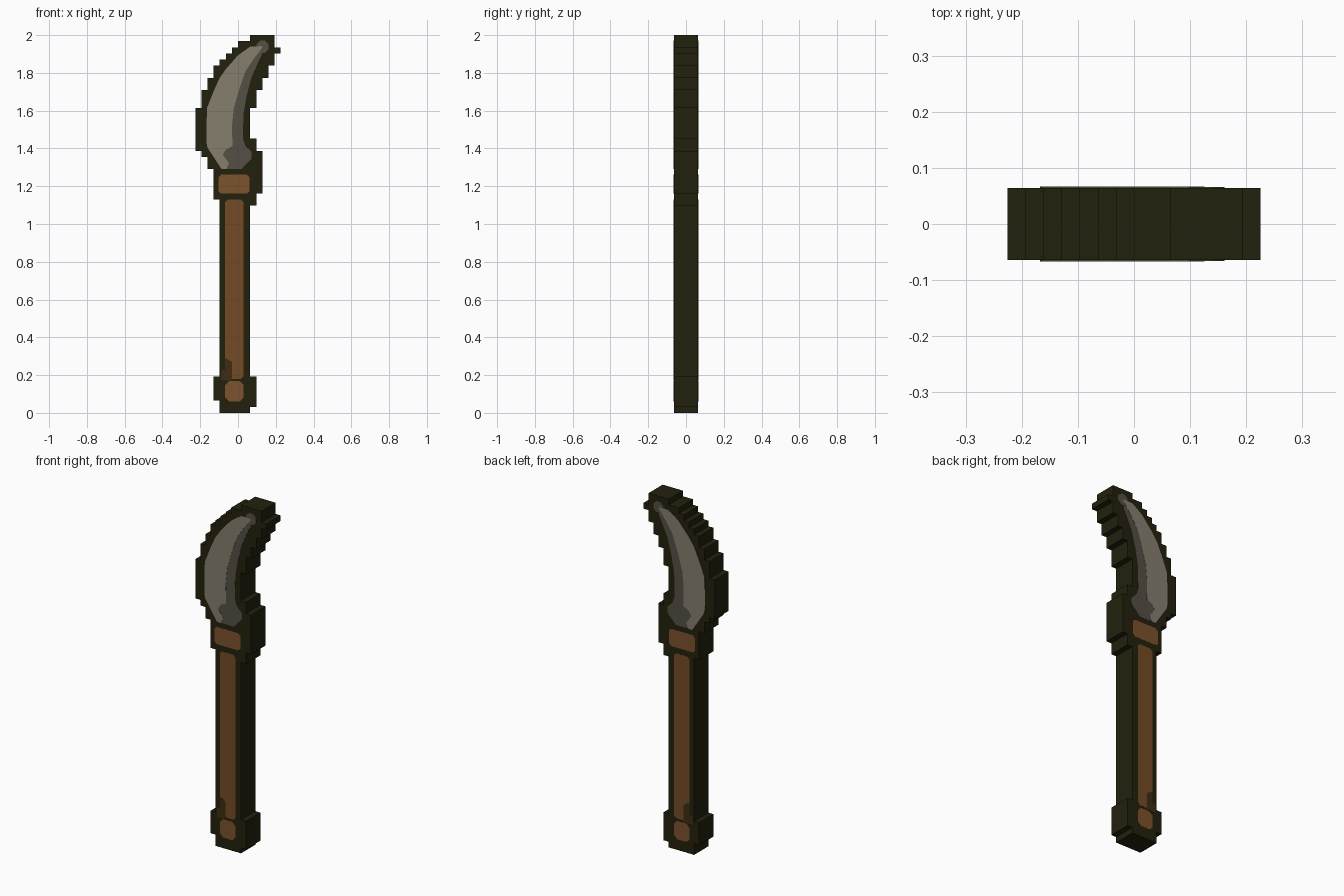
import bpy
import bmesh

if "Cube" in bpy.data.objects:
    bpy.data.objects.remove(bpy.data.objects["Cube"])

UNIT = 1 / 31        # size of one block of the stepped silhouette
HALF = 2 * UNIT      # half the thickness of the body


def material(name, colour):
    mat = bpy.data.materials.new(name)
    mat.use_nodes = True
    mat.diffuse_color = (*colour, 1)
    mat.node_tree.nodes["Principled BSDF"].inputs["Base Color"].default_value = (*colour, 1)
    return mat


OUTLINE = material("dark olive", (.016, .015, .004))
STEEL = material("light steel", (.235, .21, .155))
SHADE = material("dark steel", (.09, .08, .06))
WOOD = material("brown wood", (.17, .07, .018))
BAND = material("light brown wood", (.2, .085, .026))
DARK_WOOD = material("dark brown wood", (.05, .025, .006))


def slab(name, outline, y_front, y_back, mat):
    """Extrude an outline, given in blocks, between two depths."""
    bm = bmesh.new()
    face = bm.faces.new([bm.verts.new((x * UNIT, y_front, z * UNIT)) for x, z in outline])
    grown = bmesh.ops.extrude_face_region(bm, geom=[face])["geom"]
    moved = [v for v in grown if isinstance(v, bmesh.types.BMVert)]
    bmesh.ops.translate(bm, verts=moved, vec=(0, y_back - y_front, 0))
    bmesh.ops.recalc_face_normals(bm, faces=bm.faces)
    mesh = bpy.data.meshes.new(name)
    bm.to_mesh(mesh)
    bm.free()
    mesh.materials.append(mat)
    obj = bpy.data.objects.new(name, mesh)
    bpy.context.collection.objects.link(obj)


def inlay(name, outline, mat, layer=1):
    """Thin painted plate on both the front and the back."""
    for side, sign in (("front", -1), ("back", 1)):
        slab(f"{name}_{side}", outline, sign * (HALF - .001), sign * (HALF + .001 * layer), mat)


def rounded(left, right, low, high, cut=.4):
    """Rectangle with cut corners."""
    return [(left + cut, low), (right - cut, low), (right, low + cut), (right, high - cut),
            (right - cut, high), (left + cut, high), (left, high - cut), (left, low + cut)]


def steps(runs):
    """Turn (edge column, upper row) runs into a stepped line going up."""
    line, row = [], 0
    for column, top in runs:
        line += [(column, row), (column, top)]
        row = top
    return line


# Stepped body: pommel, shaft, collar and curved blade in one silhouette
left_edge = [(-3, 2), (-4, 6), (-3, 35), (-4, 40), (-5, 42), (-6, 43), (-7, 50), (-6, 53),
             (-5, 55), (-4, 57), (-3, 58), (-2, 59), (-1, 60), (0, 61), (2, 62)]
right_edge = [(2, 1), (3, 6), (2, 34), (3, 36), (4, 43), (3, 45), (2, 50), (3, 53),
              (4, 55), (5, 57), (6, 59), (7, 60), (6, 62)]
slab("body", steps(left_edge) + steps(right_edge)[::-1], -HALF, HALF, OUTLINE)

# Blade: the dark plate reaches the inner curve, the light plate lies over its outer part
outer = [(-2.7, 40), (-4, 42), (-5, 43.5), (-5.2, 44.5), (-5.1, 50), (-4, 52.8), (-3, 55),
         (-2, 56.4), (0, 58.7), (2, 60.1), (3.9, 60.2)]
inner = [(3.9, 58.7), (3.2, 57.3), (2.2, 55), (1.4, 52), (.9, 49), (.8, 45), (1.3, 43.7),
         (2.2, 42.9), (2.2, 41.7), (1.2, 40.7), (.6, 40)]
ridge = [(3.9, 59.8), (2.5, 58), (1.2, 56), (.3, 53.4), (-.7, 50), (-1, 47), (-.9, 43.8),
         (-2, 43.2), (-2.5, 42.4), (-1.5, 41), (-1.9, 40)]
inlay("blade_shade", outer + inner, SHADE)
inlay("blade_light", outer + ridge, STEEL, 2)
inlay("blade_tip", rounded(3, 5, 59.1, 61.1, .6), SHADE)

# Handle: collar band, shaft, pommel and the dark wear above it
inlay("collar_band", rounded(-3.2, 1.9, 36, 39.1), BAND)
inlay("shaft", rounded(-2.1, .9, 5.6, 35), WOOD)
inlay("pommel", rounded(-2.1, .9, 1.9, 5.2, .6), BAND)
inlay("shaft_wear", [(-2.7, 5.3), (-1, 5.3), (-1, 8.4), (-2.1, 9), (-2.1, 7), (-2.7, 7)],
      DARK_WOOD, 2)
